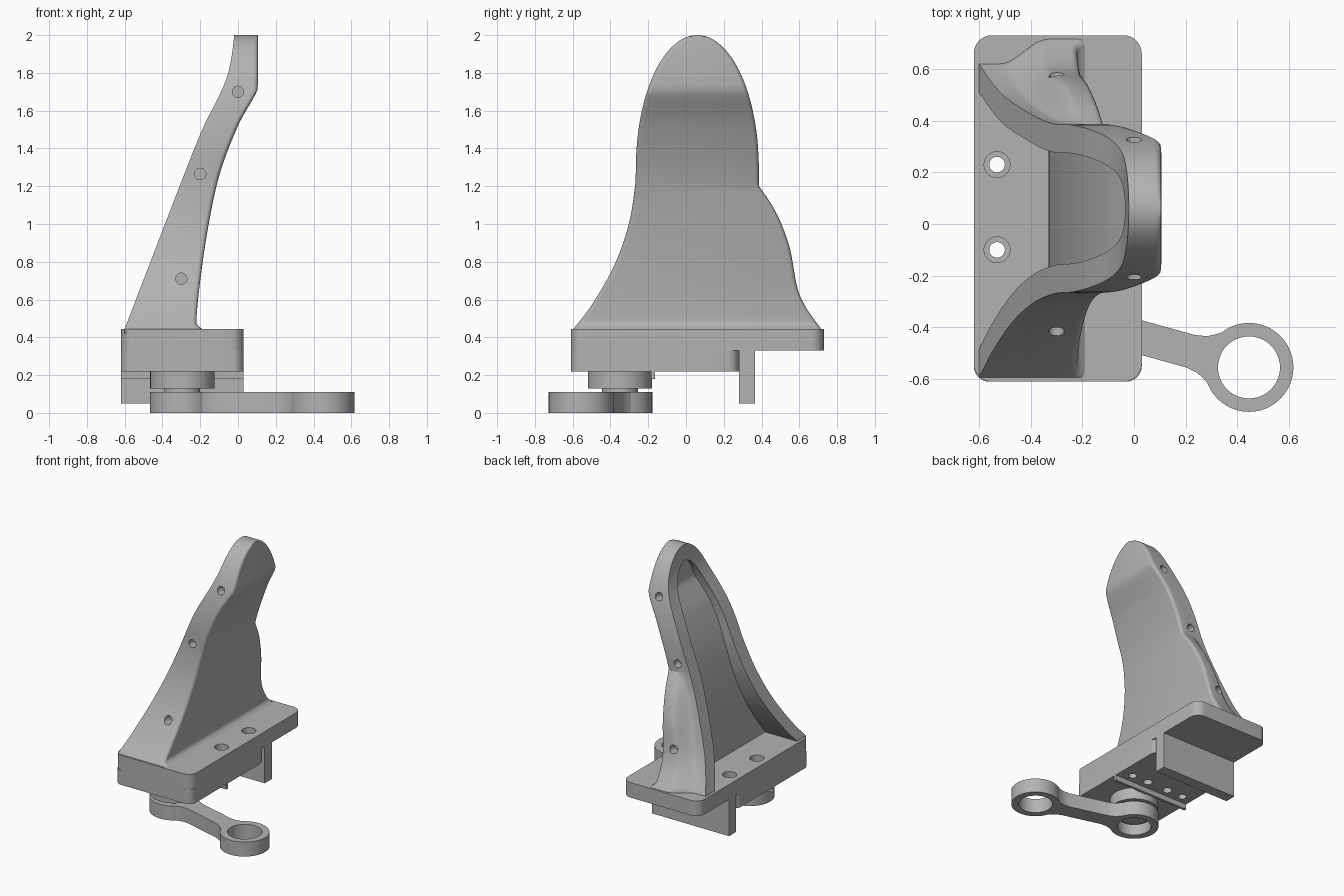
import bpy, bmesh, math
from mathutils import Vector

if "Cube" in bpy.data.objects:
    bpy.data.objects.remove(bpy.data.objects["Cube"], do_unlink=True)

grey = bpy.data.materials.new("plain grey")
grey.use_nodes = True
grey.diffuse_color = (0.45, 0.45, 0.45, 1)
grey.node_tree.nodes["Principled BSDF"].inputs["Base Color"].default_value = (0.45, 0.45, 0.45, 1)


def loft(name, rings):
    """Solid skin through rings that share one point count."""
    bm = bmesh.new()
    rows = [[bm.verts.new(p) for p in ring] for ring in rings]
    n = len(rows[0])
    for low, high in zip(rows, rows[1:]):
        for i in range(n):
            j = (i + 1) % n
            bm.faces.new((low[i], low[j], high[j], high[i]))
    bm.faces.new(rows[0][::-1])
    bm.faces.new(rows[-1])
    bmesh.ops.recalc_face_normals(bm, faces=bm.faces)
    mesh = bpy.data.meshes.new(name)
    bm.to_mesh(mesh)
    bm.free()
    mesh.materials.append(grey)
    obj = bpy.data.objects.new(name, mesh)
    bpy.context.collection.objects.link(obj)
    return obj


def prism(name, outline, z0, z1):
    return loft(name, [[(x, y, z) for x, y in outline] for z in (z0, z1)])


def circle(x, y, r, n=48):
    return [(x + r * math.cos(i * math.tau / n), y + r * math.sin(i * math.tau / n)) for i in range(n)]


def cylinder(name, x, y, r, z0, z1):
    return prism(name, circle(x, y, r), z0, z1)


def rounded(x0, x1, y0, y1, r, steps=8):
    pts = []
    corners = ((x1 - r, y1 - r), (x0 + r, y1 - r), (x0 + r, y0 + r), (x1 - r, y0 + r))
    for k, (cx, cy) in enumerate(corners):
        for i in range(steps + 1):
            t = (k + i / steps) * math.pi / 2
            pts.append((cx + r * math.cos(t), cy + r * math.sin(t)))
    return pts


def box(name, x0, x1, y0, y1, z0, z1):
    return prism(name, [(x0, y0), (x1, y0), (x1, y1), (x0, y1)], z0, z1)


def combine(obj, tool, operation="DIFFERENCE"):
    mod = obj.modifiers.new("combine", "BOOLEAN")
    mod.operation, mod.solver, mod.object = operation, "EXACT", tool
    bpy.ops.object.select_all(action="DESELECT")
    bpy.context.view_layer.objects.active = obj
    obj.select_set(True)
    bpy.ops.object.modifier_apply(modifier=mod.name)
    bpy.data.objects.remove(tool, do_unlink=True)


def curve(points):
    """Smooth function through (z, value) points, constant beyond the ends."""
    n = len(points)
    slope = []
    for i in range(n):
        a, b = points[max(i - 1, 0)], points[min(i + 1, n - 1)]
        slope.append((b[1] - a[1]) / (b[0] - a[0]))

    def value(z):
        z = min(max(z, points[0][0]), points[-1][0])
        i = max(k for k in range(n - 1) if points[k][0] <= z)
        (z0, v0), (z1, v1) = points[i], points[i + 1]
        h = z1 - z0
        t = (z - z0) / h
        return (v0 + (v1 - v0) * t * t * (3 - 2 * t)
                + h * t * (1 - t) * (slope[i] * (1 - t) - slope[i + 1] * t))
    return value


# Base: full slab with a thicker block under the front part
slab = prism("base_slab", rounded(-0.62, 0.03, -0.61, 0.73, 0.07), 0.33, 0.445)
block = prism("base_block", rounded(-0.62, 0.03, -0.61, 0.28, 0.06), 0.22, 0.33)
for x, inner in ((-0.53, -0.39), (-0.07, -0.21)):
    for y in (-0.1, 0.23):
        for part in (slab, block):
            combine(part, cylinder("cutter", x, y, 0.03, 0.1, 0.6))
        combine(slab, cylinder("cutter", x, y, 0.05, 0.39, 0.6))
        combine(block, cylinder("cutter", inner, y, 0.033, 0.1, 0.29))
box("rear_tongue", -0.62, 0.03, 0.28, 0.365, 0.05, 0.33)
box("underside_rail", -0.62, 0.03, -0.185, -0.165, 0.18, 0.22)

# Upright shell: side edges, half width and bulge as functions of height
edge_back = curve([(0.445, -0.6), (0.9, -0.425), (1.37, -0.243), (1.52, -0.18), (1.7, -0.09),
                   (1.8, -0.052), (1.9, -0.032), (2, -0.02)])
edge_front = curve([(0.445, -0.19), (0.465, -0.215), (0.5, -0.22), (0.7, -0.2), (1, -0.155),
                    (1.27, -0.095), (1.52, 0), (1.65, 0.072), (1.7, 0.1), (1.73, 0.105), (2, 0.105)])
width = curve([(0.445, 0.655), (0.57, 0.56), (0.78, 0.44), (1, 0.363), (1.2, 0.33), (1.3, 0.325)])
lip = curve([(0.445, 0.62), (0.57, 0.55), (0.71, 0.49), (1.04, 0.41), (1.2, 0.387), (1.3, 0.385)])
bulge = curve([(0.445, 0.715), (0.55, 0.64), (0.65, 0.593), (0.87, 0.55), (1, 0.505),
               (1.1, 0.455), (1.2, 0.387)])
MID, SHOULDER = 0.06, 1.3


def sides(z):
    """Right side, left lip and left bulge positions at a height."""
    if z > SHOULDER:
        h = 0.325 * math.sqrt(max(0, 1 - ((z - SHOULDER) / 0.7) ** 2))
        return MID - h, MID + h, MID + h
    return MID - width(z), lip(z), max(lip(z), bulge(z))


def section(z):
    x0, x1 = edge_back(z), edge_front(z)
    y0, y1, y2 = sides(z)
    r = min(0.025, (y2 - y0) * 0.25)
    pts = [(x0, y0)]
    for cy, start in ((y0 + r, -1), (y2 - r, 0)):
        for i in range(6):
            t = (start + i / 5) * math.pi / 2
            pts.append((x1 - r + r * math.cos(t), cy + r * math.sin(t)))
    for i in range(13):
        t = i / 12
        f = 0.65 - 0.45 * t
        pts.append((x0 + (x1 - x0) * f, y2 + (y1 - y2) * t * t * (3 - 2 * t)))
    pts.append((x0, y1))
    return [(x, y, z) for x, y in pts]


def heights(rise):
    low = [0.445 + 0.01 * i for i in range(6)]
    low += [0.5 + (SHOULDER - 0.5) * i / 32 for i in range(1, 33)]
    return low + [SHOULDER + rise * math.sin(math.radians(88.5) * i / 32) for i in range(1, 33)]


shell = loft("upright_shell", [section(z) for z in [0.42] + heights(0.7)])


def hollow(z):
    if z > SHOULDER:
        h = 0.215 * math.sqrt(1 - ((z - SHOULDER) / 0.585) ** 2)
        y0, y1 = MID - h, MID + h
    else:
        y0, y1 = sides(z)[0] + 0.11, lip(z) - 0.11
    x = edge_front(max(z, 0.5)) - 0.11
    return [(-1, y0, z), (x, y0, z), (x, y1, z), (-1, y1, z)]


bottom = [(x, y, 0.3) for x, y, z in hollow(0.445)]
combine(shell, loft("cutter", [bottom] + [hollow(z) for z in heights(0.585)]))

# Blind pin holes on both sides of the shell
for x, z in ((0, 1.7), (-0.2, 1.265), (-0.3, 0.71)):
    right, _, left = sides(z)
    for y, out in ((right, -1), (left, 1)):
        rings = [[(x + u, yy, z + v) for u, v in circle(0, 0, 0.03, 32)]
                 for yy in (y - out * 0.06, y + out * 0.2)]
        combine(shell, loft("cutter", rings))

# Pivot and link arm with an eye at each end
hub, eye = Vector((-0.295, -0.35)), Vector((0.445, -0.555))
cylinder("pivot_disc", hub.x, hub.y, 0.17, 0.13, 0.22)
cylinder("pivot_neck", hub.x, hub.y, 0.095, 0.07, 0.135)
along = (eye - hub).normalized()
across = Vector((-along.y, along.x))
length = (eye - hub).length
flare = [(0.14, 0.1), (0.165, 0.085), (0.19, 0.073), (0.235, 0.065)]
upper = flare + [(length - d, w) for d, w in reversed(flare)]
outline = [hub + along * d + across * w for d, w in upper]
outline += [hub + along * d - across * w for d, w in reversed(upper)]
arm = prism("link_arm", outline, 0, 0.11)
for c in (hub, eye):
    combine(arm, cylinder("ring", c.x, c.y, 0.172, 0, 0.11), "UNION")
combine(arm, cylinder("cutter", eye.x, eye.y, 0.12, -0.1, 0.3))
combine(arm, cylinder("cutter", hub.x, hub.y, 0.12, -0.1, 0.085))

# Smooth curved faces, keep edges sharp
bpy.ops.object.select_all(action="DESELECT")
for obj in bpy.context.scene.objects:
    if obj.type == "MESH":
        obj.select_set(True)
        bpy.context.view_layer.objects.active = obj
bpy.ops.object.shade_smooth_by_angle(angle=math.radians(30))
